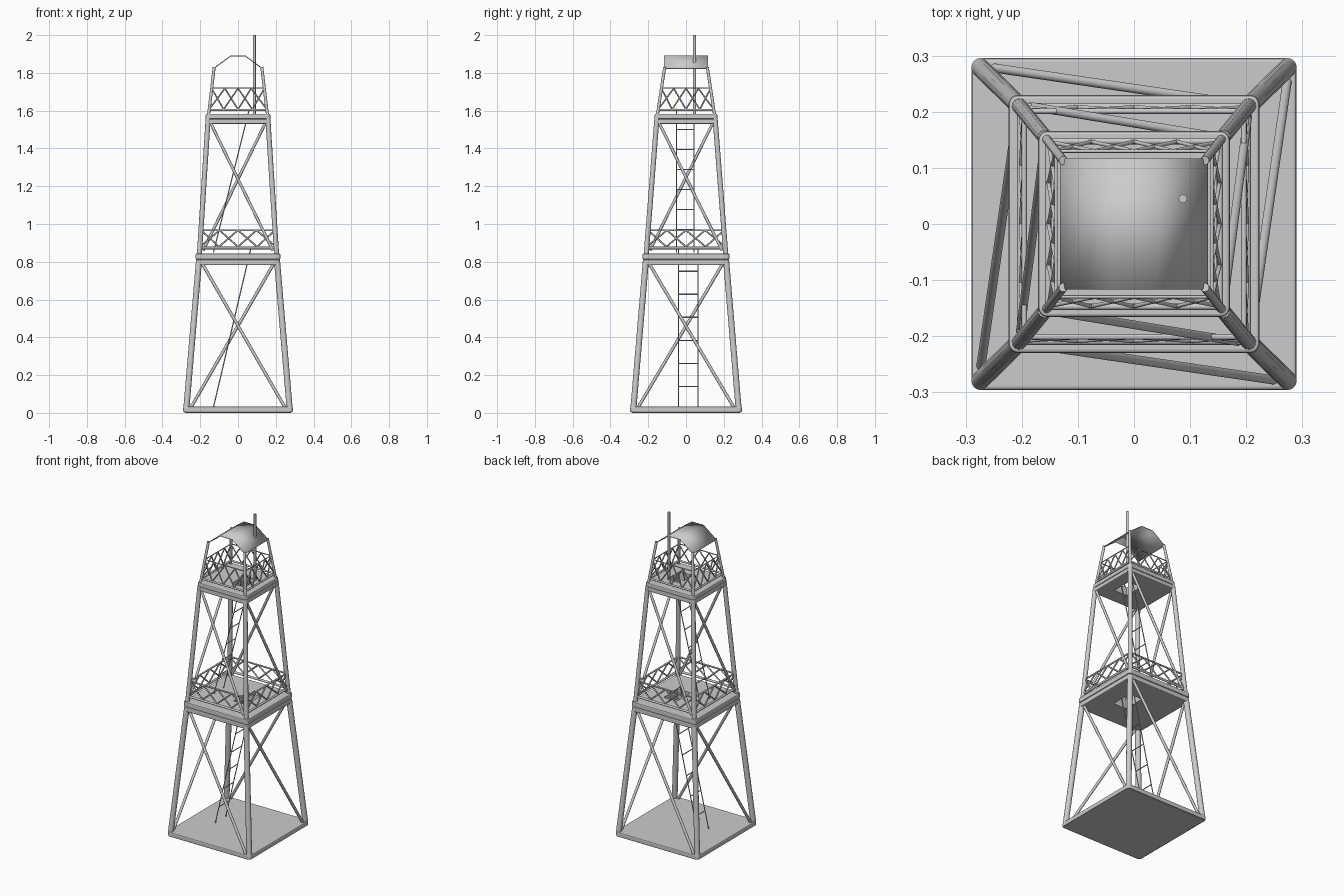
import bpy, bmesh, math
from mathutils import Vector, Matrix

if "Cube" in bpy.data.objects:
    bpy.data.objects.remove(bpy.data.objects["Cube"])

# Leg centre lines: (height, half width in x, half width in y)
STATIONS = [(0.016, .274, .279), (0.80, .207, .213), (0.87, .202, .209),
            (1.56, .158, .154), (1.83, .126, .113)]


def half(z):
    for (z0, a0, b0), (z1, a1, b1) in zip(STATIONS, STATIONS[1:]):
        if z <= z1:
            t = (z - z0) / (z1 - z0)
            return a0 + (a1 - a0) * t, b0 + (b1 - b0) * t
    return STATIONS[-1][1:]


def corners(z):
    a, b = half(z)
    return [Vector(p) for p in ((-a, -b, z), (a, -b, z), (a, b, z), (-a, b, z))]


def finish(name, bm):
    bmesh.ops.recalc_face_normals(bm, faces=bm.faces)
    me = bpy.data.meshes.new(name)
    bm.to_mesh(me)
    bm.free()
    ob = bpy.data.objects.new(name, me)
    bpy.context.collection.objects.link(ob)
    return ob


def bars(name, segs, r, n=10):
    bm = bmesh.new()
    for p, q in segs:
        p, q = Vector(p), Vector(q)
        d = q - p
        m = Matrix.Translation((p + q) / 2) @ d.to_track_quat('Z', 'Y').to_matrix().to_4x4()
        bmesh.ops.create_cone(bm, cap_ends=True, segments=n, radius1=r, radius2=r,
                              depth=d.length, matrix=m)
    for f in bm.faces:
        f.smooth = len(f.verts) == 4
    return finish(name, bm)


def box(bm, x0, x1, y0, y1, z0, z1):
    m = Matrix.Translation(((x0 + x1) / 2, (y0 + y1) / 2, (z0 + z1) / 2)) @ \
        Matrix.Diagonal((x1 - x0, y1 - y0, z1 - z0, 1))
    bmesh.ops.create_cube(bm, size=1, matrix=m)


def slab(name, a, b, z0, z1, hole=None):
    # Plate with rounded corners, softened rim and an optional hatch
    bm = bmesh.new()
    box(bm, -a, a, -b, b, z0, z1)
    up = [e for e in bm.edges if abs(e.verts[0].co.z - e.verts[1].co.z) > .001]
    bmesh.ops.bevel(bm, geom=up, offset=.017, segments=4, profile=.5, affect='EDGES')
    rim = [e for e in bm.edges if abs(e.verts[0].co.z - e.verts[1].co.z) < .001]
    bmesh.ops.bevel(bm, geom=rim, offset=.006, segments=2, profile=.5, affect='EDGES')
    ob = finish(name, bm)
    if hole:
        bm = bmesh.new()
        box(bm, *hole, z0 - .05, z1 + .05)
        cutter = finish(name + "_hatch_cutter", bm)
        cutter.hide_render = True
        cutter.hide_viewport = True
        mod = ob.modifiers.new("hatch", 'BOOLEAN')
        mod.object = cutter
        mod.operation = 'DIFFERENCE'
        mod.solver = 'EXACT'


def ring(name, z, r):
    c = corners(z)
    bars(name, [(c[i], c[(i + 1) % 4]) for i in range(4)], r, 8)


def braces(name, z0, z1, r):
    # One diagonal per face, turning around the tower
    lo, hi = corners(z0), corners(z1)
    segs = []
    for i in range(4):
        j = (i + 1) % 4
        segs.append((lo[j].lerp(lo[i], .045), hi[i].lerp(hi[j], .045)))
    bars(name, segs, r)


def railing(name, z0, z1, cells, r):
    lo, hi = corners(z0), corners(z1)
    segs = []
    for i in range(4):
        a, b, c, d = lo[i], lo[(i + 1) % 4], hi[i], hi[(i + 1) % 4]
        for k in range(cells):
            s, t = k / cells, (k + 1) / cells
            segs += [(a.lerp(b, s), c.lerp(d, t)), (a.lerp(b, t), c.lerp(d, s))]
    bars(name, segs, r, 6)


def legs(name, z0, z1, r):
    bars(name, list(zip(corners(z0), corners(z1))), r, 12)


def ladder(name, p, q, y0, y1, rungs):
    segs = [((p[0], y, p[1]), (q[0], y, q[1])) for y in (y0, y1)]
    for z in rungs:
        x = p[0] + (q[0] - p[0]) * (z - p[1]) / (q[1] - p[1])
        segs.append(((x, y0, z), (x, y1, z)))
    bars(name, segs, .003, 6)


# Base
slab("base_plate", .29, .296, 0.004, .033)
slab("base_foot", .284, .29, 0, .02)

# Lower section
legs("lower_legs", .02, .80, .0165)
braces("lower_braces", .03, .79, .0085)
ladder("lower_ladder", (-.13, .03), (.07, .88), -.04, .063,
       [.14 + .122 * i for i in range(7)])

# Middle platform
hatch = (.01, .10, -.06, .08)
slab("middle_lower_plate", .222, .228, .782, .812, hatch)
slab("middle_upper_plate", .224, .230, .812, .844, hatch)
railing("middle_railing", .88, .967, 4, .0045)
ring("middle_rail_bottom", .873, .007)
ring("middle_rail_top", .967, .005)

# Upper section
legs("upper_legs", .83, 1.56, .0135)
braces("upper_braces", .86, 1.535, .008)
ladder("upper_ladder", (-.13, .85), (.06, 1.61), -.05, .043,
       [.97 + .106 * i for i in range(6)])

# Top platform
hatch = (.0, .09, -.065, .06)
slab("top_lower_plate", .170, .165, 1.53, 1.556, hatch)
slab("top_upper_plate", .171, .166, 1.556, 1.583, hatch)
railing("top_railing", 1.607, 1.718, 4, .004)
ring("top_rail_bottom", 1.604, .006)
ring("top_rail_top", 1.72, .003)
legs("roof_posts", 1.56, 1.83, .008)

# Roof: folded sheet
bm = bmesh.new()
prof = [(-.13, 1.822), (-.04, 1.889), (.04, 1.889), (.13, 1.822)]
rows = [[bm.verts.new((x, y, z)) for x, z in prof] for y in (-.117, .117)]
for i in range(3):
    bm.faces.new((rows[0][i], rows[0][i + 1], rows[1][i + 1], rows[1][i])).smooth = True
roof = finish("roof", bm)
mod = roof.modifiers.new("thickness", 'SOLIDIFY')
mod.thickness = .005
mod.offset = 0

# Antenna
bars("antenna", [((.087, .045, 1.58), (.087, .045, 2.0))], .0075, 12)
